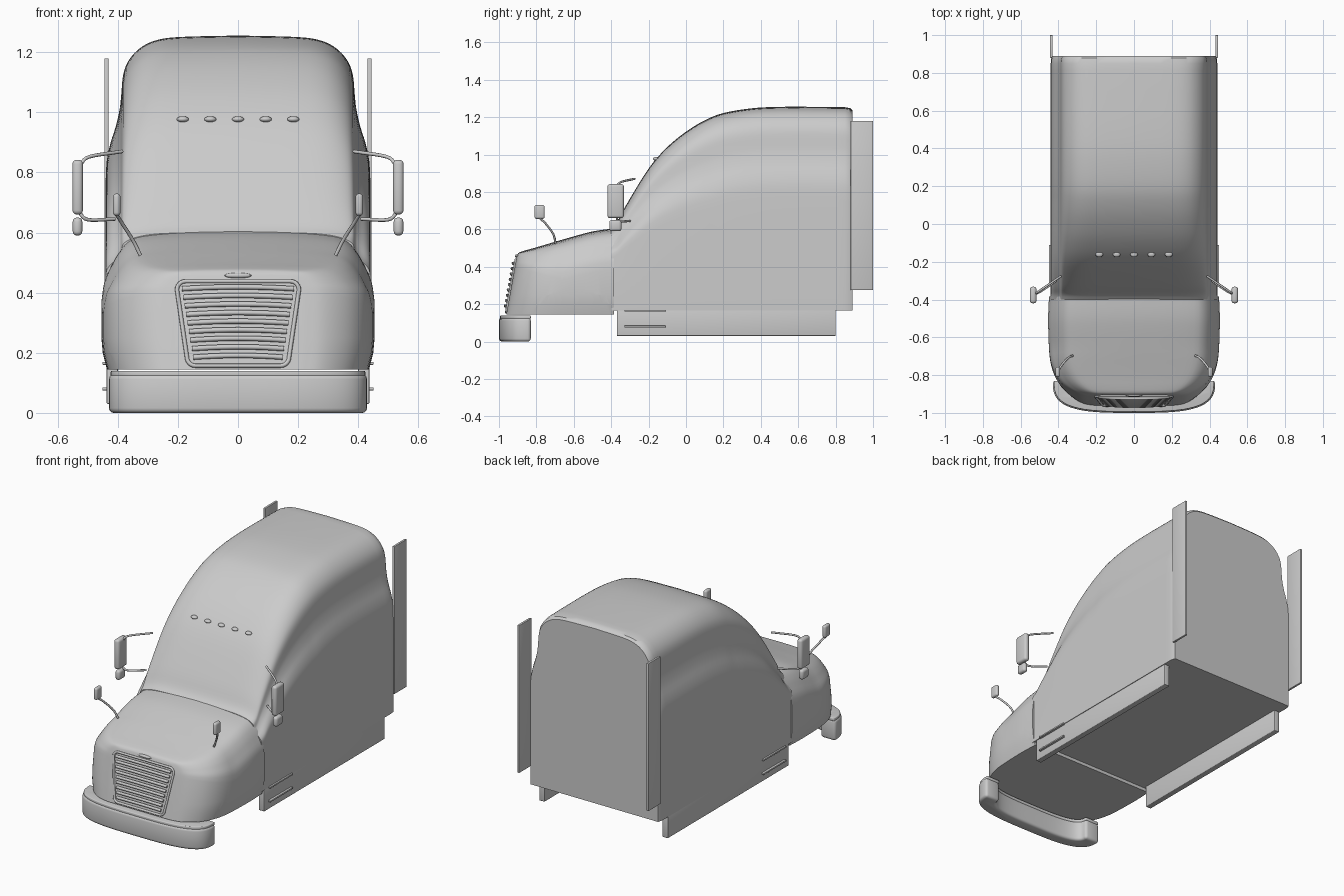
import bpy, bmesh, math
from mathutils import Vector

if "Cube" in bpy.data.objects:
    bpy.data.objects.remove(bpy.data.objects["Cube"], do_unlink=True)

paint = bpy.data.materials.new("plain grey")
paint.use_nodes = True
GREY = (0.6, 0.6, 0.6, 1)
paint.diffuse_color = GREY
paint.node_tree.nodes["Principled BSDF"].inputs["Base Color"].default_value = GREY


def activate(ob):
    bpy.ops.object.select_all(action='DESELECT')
    ob.select_set(True)
    bpy.context.view_layer.objects.active = ob


def smooth(ob, angle=35):
    activate(ob)
    bpy.ops.object.shade_smooth_by_angle(angle=math.radians(angle))


def finish(name, bm, bevel=0, angle=35):
    bmesh.ops.recalc_face_normals(bm, faces=bm.faces)
    me = bpy.data.meshes.new(name)
    bm.to_mesh(me)
    bm.free()
    me.materials.append(paint)
    ob = bpy.data.objects.new(name, me)
    bpy.context.collection.objects.link(ob)
    if bevel:
        mod = ob.modifiers.new("round", 'BEVEL')
        mod.width, mod.segments = bevel, 3
        activate(ob)
        bpy.ops.object.modifier_apply(modifier="round")
    smooth(ob, angle)
    return ob


def box(name, x, y, z, bevel=0):
    """Box from (low, high) pairs."""
    bm = bmesh.new()
    bmesh.ops.create_cube(bm, size=1)
    for v in bm.verts:
        v.co = Vector([(a + b) / 2 + c * (b - a) for (a, b), c in zip((x, y, z), v.co)])
    return finish(name, bm, bevel)


def ellipsoid(name, centre, size):
    bm = bmesh.new()
    bmesh.ops.create_uvsphere(bm, u_segments=20, v_segments=10, radius=1)
    for v in bm.verts:
        v.co = Vector([c + s * k for c, s, k in zip(centre, size, v.co)])
    return finish(name, bm)


def tube(name, pts, r, cyclic=False, extrude=0):
    cu = bpy.data.curves.new(name, 'CURVE')
    cu.dimensions = '3D'
    cu.bevel_depth, cu.bevel_resolution, cu.extrude = r, 2, extrude
    cu.use_fill_caps = True
    sp = cu.splines.new('POLY')
    sp.points.add(len(pts) - 1)
    for p, co in zip(sp.points, pts):
        p.co = (*co, 1)
    sp.use_cyclic_u = cyclic
    cu.materials.append(paint)
    ob = bpy.data.objects.new(name, cu)
    bpy.context.collection.objects.link(ob)
    activate(ob)
    bpy.ops.object.convert(target='MESH')
    smooth(ob, 50)
    return ob


def spline(pts, n):
    """Catmull-Rom refinement of a list of tuples."""
    p = [Vector(q) for q in pts]
    p = [p[0] * 2 - p[1]] + p + [p[-1] * 2 - p[-2]]
    out = []
    for a, b, c, d in zip(p, p[1:], p[2:], p[3:]):
        for i in range(n):
            t = i / n
            out.append(b + (c - a) * t / 2 + (a * 2 - b * 5 + c * 4 - d) * t * t / 2
                       + (b * 3 - a - c * 3 + d) * t ** 3 / 2)
    return out + [p[-2]]


def loft(name, rings):
    """Skin half-sections (x >= 0, top to bottom) mirrored across x."""
    bm = bmesh.new()
    loops = []
    for half in rings:
        full = half + [(-x, y, z) for x, y, z in reversed(half[1:])]
        loops.append([bm.verts.new(c) for c in full])
    for a, b in zip(loops, loops[1:]):
        for i in range(len(a)):
            j = (i + 1) % len(a)
            bm.faces.new((a[i], a[j], b[j], b[i]))
    bm.faces.new(loops[0])
    bm.faces.new(loops[-1])
    return finish(name, bm)


# Sleeper cab: section is (half width, drop below the roof line)
cab_half = spline([(0, 0), (.2, .005), (.28, .018), (.33, .045), (.365, .085), (.382, .13),
                   (.388, .19), (.393, .24), (.406, .3), (.425, .36), (.437, .42), (.441, .5)], 3)
cab_roof = spline([(-.4, .6), (-.37, .635), (-.32, .73), (-.2, .925), (-.1, 1.04), (0, 1.122),
                   (.1, 1.183), (.2, 1.222), (.35, 1.247), (.5, 1.255), (.7, 1.255), (.85, 1.253)], 4)
rings = []
for y, top in cab_roof + [Vector((.878, 1.248)), Vector((.89, 1.236))]:
    k = .3 + .7 * min(1, (top - .6) / .6)
    inset = max(0, y - .87) * .4
    rings.append([(x - inset * (x > 0), y, top - d * k) for x, d in cab_half]
                 + [(.441 - inset, y, .165)])
loft("sleeper_cab", rings)

# Hood: section is (fraction of half width, drop), front end leans with height
hood_half = spline([(0, 0), (.4, .004), (.7, .016), (.81, .035), (.88, .07), (.93, .11),
                    (.98, .16), (1, .22)], 3)
hood_line = spline([(-.9, .215, .466), (-.89, .28, .477), (-.862, .34, .487), (-.82, .39, .499),
                    (-.76, .427, .517), (-.68, .447, .541), (-.55, .454, .577), (-.47, .454, .594),
                    (-.385, .45, .605)], 4)


def lean(y, z):
    return y - .06 * (.48 - z) / .33 * min(1, max(0, (-.5 - y) / .4))


rings = []
for y, w, top in hood_line:
    k = .35 + .65 * min(1, (y + .9) / .25)
    half = [(w * f, top - d * k) for f, d in hood_half] + [(w, .25), (w * .99, .2), (w * .96, .145)]
    rings.append([(x, lean(y, z), z) for x, z in half])
hood = loft("hood", rings)

# Wheel arches cut into the hood
for side in (-1, 1):
    bm = bmesh.new()
    bmesh.ops.create_cone(bm, cap_ends=True, segments=64, radius1=.24, radius2=.24, depth=.3)
    for v in bm.verts:
        v.co = (side * .43 + v.co.z, -.6 + v.co.x, .05 + v.co.y)
    cutter = finish("arch_cutter", bm)
    cutter.hide_render = True
    mod = hood.modifiers.new("arch", 'BOOLEAN')
    mod.operation, mod.object, mod.solver = 'DIFFERENCE', cutter, 'EXACT'
    activate(hood)
    bpy.ops.object.modifier_apply(modifier="arch")
    bpy.data.objects.remove(cutter, do_unlink=True)
smooth(hood)


# Wraparound bumper
def bumper_arc(w, depth):
    arc = []
    for i in range(41):
        c, s = math.cos(math.pi * i / 40), math.sin(math.pi * i / 40)
        arc.append((math.copysign(abs(c) ** .6, c) * w, -.83 - depth * max(0, s) ** .65))
    return arc


for name, grow, z0, z1, bev in (("bumper", 0, 0, .128, .016), ("bumper_top_lip", -.006, .12, .14, .005)):
    bm = bmesh.new()
    outline = bumper_arc(.43 + grow, .17 + grow) + bumper_arc(.33, .09)[::-1]
    face = bm.faces.new([bm.verts.new((x, y, z0)) for x, y in outline])
    up = bmesh.ops.extrude_face_region(bm, geom=[face])["geom"]
    bmesh.ops.translate(bm, vec=(0, 0, z1 - z0), verts=[v for v in up if isinstance(v, bmesh.types.BMVert)])
    finish(name, bm, bev)


# Grille frame, slats and plain oval badge
def nose(z, out=0):
    return -.9 - .06 * (.48 - z) / .33 - out


frame = []
for cx, cz, start in ((.175, .41, 0), (-.175, .41, 90), (-.142, .185, 180), (.142, .185, 270)):
    for i in range(7):
        a = math.radians(start + i * 15)
        z = cz + .028 * math.sin(a)
        frame.append((cx + .028 * math.cos(a), nose(z, .002), z))
tube("grille_frame", frame, .007, True)
for i in range(9):
    z = .185 + i * .0285
    w = .148 + .038 * i / 8
    pts = [(w * t / 6, nose(z, .004 + .008 * (1 - (t / 6) ** 2)), z + .006 * (1 - (t / 6) ** 2))
           for t in range(-6, 7)]
    tube(f"grille_slat_{i + 1}", pts, .0085)
ellipsoid("hood_badge", (0, nose(.457), .457), (.046, .01, .009))

# Roof marker lights
for i in range(5):
    ellipsoid(f"marker_light_{i + 1}", ((i - 2) * .092, -.16, .977), (.02, .016, .01))

# Paired side parts
for s, tag in ((1, "left"), (-1, "right")):
    def span(a, b):
        return (a, b) if s > 0 else (-b, -a)

    def flip(pts, n=5):
        return [(s * x, y, z) for x, y, z in spline(pts, n)]

    box(f"side_skirt_{tag}", span(.4, .437), (-.37, .8), (.03, .17), .004)
    for n, z in (("lower", .08), ("upper", .165)):
        box(f"step_{n}_{tag}", span(.43, .451), (-.33, -.11), (z - .005, z + .005), .002)
    box(f"rear_fairing_{tag}", span(.431, .445), (.88, 1), (.275, 1.18), .003)
    box(f"main_mirror_{tag}", span(.516, .551), (-.42, -.332), (.66, .842), .014)
    box(f"wide_mirror_{tag}", span(.518, .55), (-.41, -.345), (.59, .65), .014)
    tube(f"mirror_arm_top_{tag}", flip([(.525, -.37, .825), (.495, -.35, .852), (.385, -.275, .87)]), .006)
    tube(f"mirror_arm_bottom_{tag}", flip([(.53, -.37, .67), (.5, -.36, .643), (.41, -.3, .645)]), .006)
    box(f"hood_mirror_{tag}", span(.391, .416), (-.81, -.756), (.656, .73), .011)
    tube(f"hood_mirror_stalk_{tag}", flip([(.404, -.782, .66), (.385, -.75, .63), (.35, -.71, .575),
                                          (.325, -.697, .525)]), .006)
